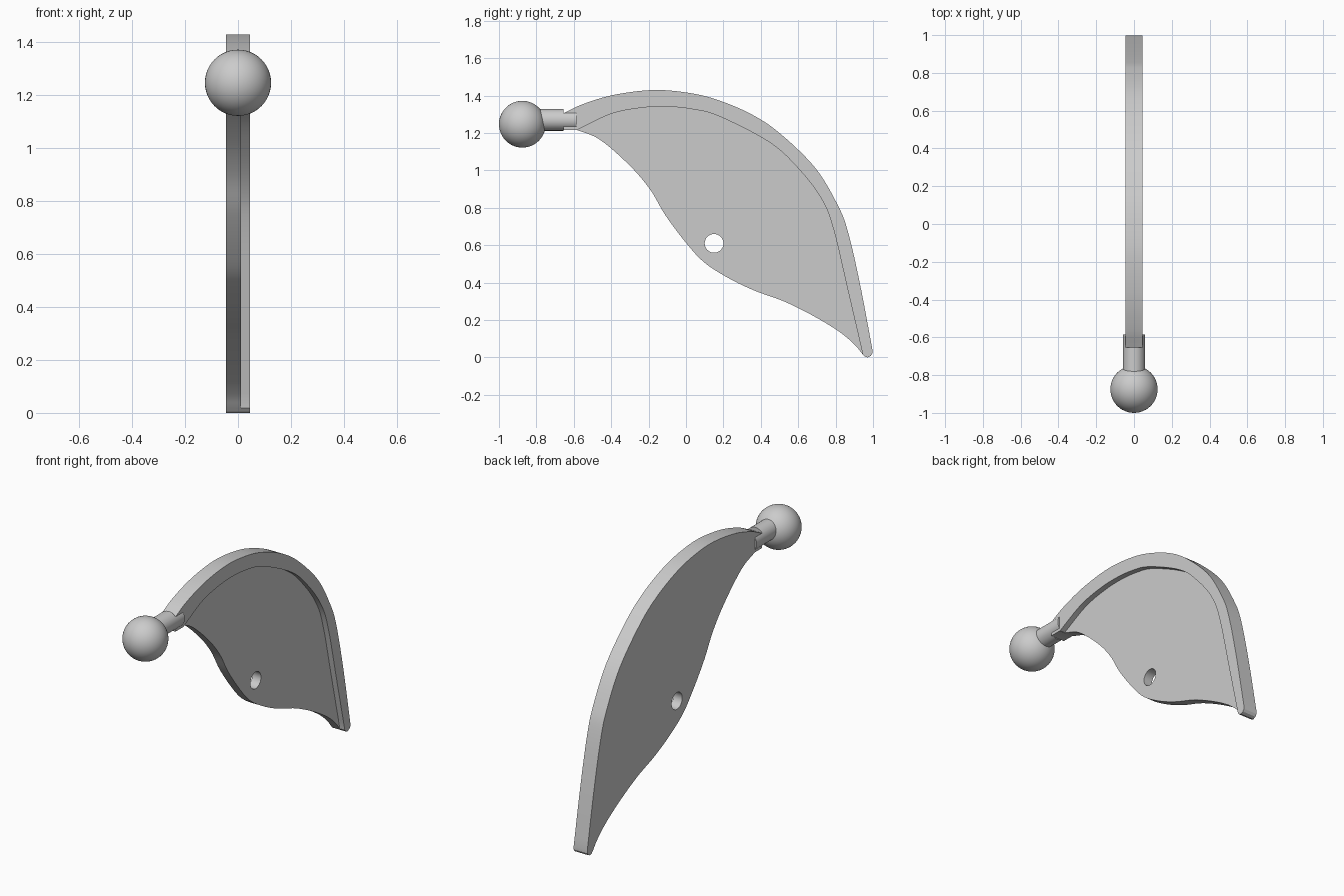
import bpy, bmesh, math
from mathutils import Vector, Matrix

if "Cube" in bpy.data.objects:
    bpy.data.objects.remove(bpy.data.objects["Cube"])

grey = bpy.data.materials.new("light_grey")
grey.diffuse_color = (0.6, 0.6, 0.6, 1)
grey.use_nodes = True
grey.node_tree.nodes["Principled BSDF"].inputs["Base Color"].default_value = grey.diffuse_color


def spline(pts, steps=6):
    """Catmull-Rom curve through 2D points."""
    p = [Vector(q) for q in pts]
    p = [2 * p[0] - p[1]] + p + [2 * p[-1] - p[-2]]
    out = []
    for a, b, c, d in zip(p, p[1:], p[2:], p[3:]):
        for i in range(steps):
            t = i / steps
            out.append(0.5 * (2 * b + (c - a) * t + (2 * a - 5 * b + 4 * c - d) * t * t
                              + (3 * b - a - 3 * c + d) * t ** 3))
    return out + [p[-2]]


def finish(name, bm):
    bmesh.ops.recalc_face_normals(bm, faces=bm.faces)
    mesh = bpy.data.meshes.new(name)
    bm.to_mesh(mesh)
    bm.free()
    mesh.materials.append(grey)
    ob = bpy.data.objects.new(name, mesh)
    bpy.context.collection.objects.link(ob)
    return ob


def slab(name, outline, x0, x1):
    """Side profile in (y, z) extruded from x0 to x1."""
    bm = bmesh.new()
    face = bm.faces.new([bm.verts.new((x0, q[0], q[1])) for q in outline])
    new = bmesh.ops.extrude_face_region(bm, geom=[face])["geom"]
    bmesh.ops.translate(bm, vec=(x1 - x0, 0, 0),
                        verts=[v for v in new if isinstance(v, bmesh.types.BMVert)])
    return finish(name, bm)


def cylinder(name, radius, length, centre, axis, segments=48):
    bm = bmesh.new()
    rot = Matrix.Rotation(math.pi / 2, 4, axis)
    bmesh.ops.create_cone(bm, cap_ends=True, segments=segments, radius1=radius,
                          radius2=radius, depth=length,
                          matrix=Matrix.Translation(centre) @ rot)
    return finish(name, bm)


def cut(ob, cutter):
    mod = ob.modifiers.new("cut", 'BOOLEAN')
    mod.operation = 'DIFFERENCE'
    mod.solver = 'EXACT'
    mod.object = cutter
    bpy.context.view_layer.objects.active = ob
    bpy.ops.object.modifier_apply(modifier=mod.name)
    bpy.data.objects.remove(cutter)


def smooth(ob, angle=30):
    bpy.ops.object.select_all(action='DESELECT')
    ob.select_set(True)
    bpy.context.view_layer.objects.active = ob
    bpy.ops.object.shade_smooth_by_angle(angle=math.radians(angle))


# Curved blade with a raised rim along its upper edge
upper = spline([(-0.655, 1.305), (-0.55, 1.355), (-0.38, 1.405), (-0.166, 1.43), (0.03, 1.412),
                (0.18, 1.373), (0.35, 1.3), (0.5, 1.2), (0.69, 1.015), (0.81, 0.817),
                (0.866, 0.672), (0.93, 0.394), (0.997, 0.04)])
tip = [(0.997, 0.022), (0.988, 0.008), (0.97, 0.0), (0.955, 0.005)]
lower = spline([(0.942, 0.02), (0.9, 0.07), (0.82, 0.137), (0.69, 0.217), (0.53, 0.297),
                (0.37, 0.356), (0.235, 0.42), (0.1, 0.506), (0, 0.613), (-0.11, 0.76),
                (-0.19, 0.895), (-0.3, 1.025), (-0.46, 1.164), (-0.585, 1.217)])
blade = slab("blade", upper + tip + lower + [(-0.655, 1.217)], -0.045, 0.045)

# Recess that leaves the rim standing on one side
inner = spline([(-0.58, 1.217), (-0.407, 1.3), (-0.26, 1.332), (-0.118, 1.341), (0.03, 1.328),
                (0.18, 1.288), (0.45, 1.148), (0.61, 1.0), (0.727, 0.843), (0.79, 0.68),
                (0.866, 0.356), (0.944, 0.022)])
cut(blade, slab("recess_cutter", inner + [(0.944, -0.2), (-0.58, -0.2)], 0.012, 0.2))

# Pivot hole
cut(blade, cylinder("hole_cutter", 0.05, 0.4, (0, 0.15, 0.61), 'Y'))
smooth(blade)

# Forked neck gripping the blade
neck = cylinder("neck", 0.058, 0.245, (0, -0.7075, 1.27), 'X')
cut(neck, slab("slot_cutter", [(-0.655, 1.1), (-0.5, 1.1), (-0.5, 1.45), (-0.655, 1.45)],
               -0.0455, 0.0455))
smooth(neck)

# Ball end
bm = bmesh.new()
bmesh.ops.create_uvsphere(bm, u_segments=48, v_segments=24, radius=0.125,
                          matrix=Matrix.Translation((0, -0.875, 1.247)))
smooth(finish("ball", bm))
